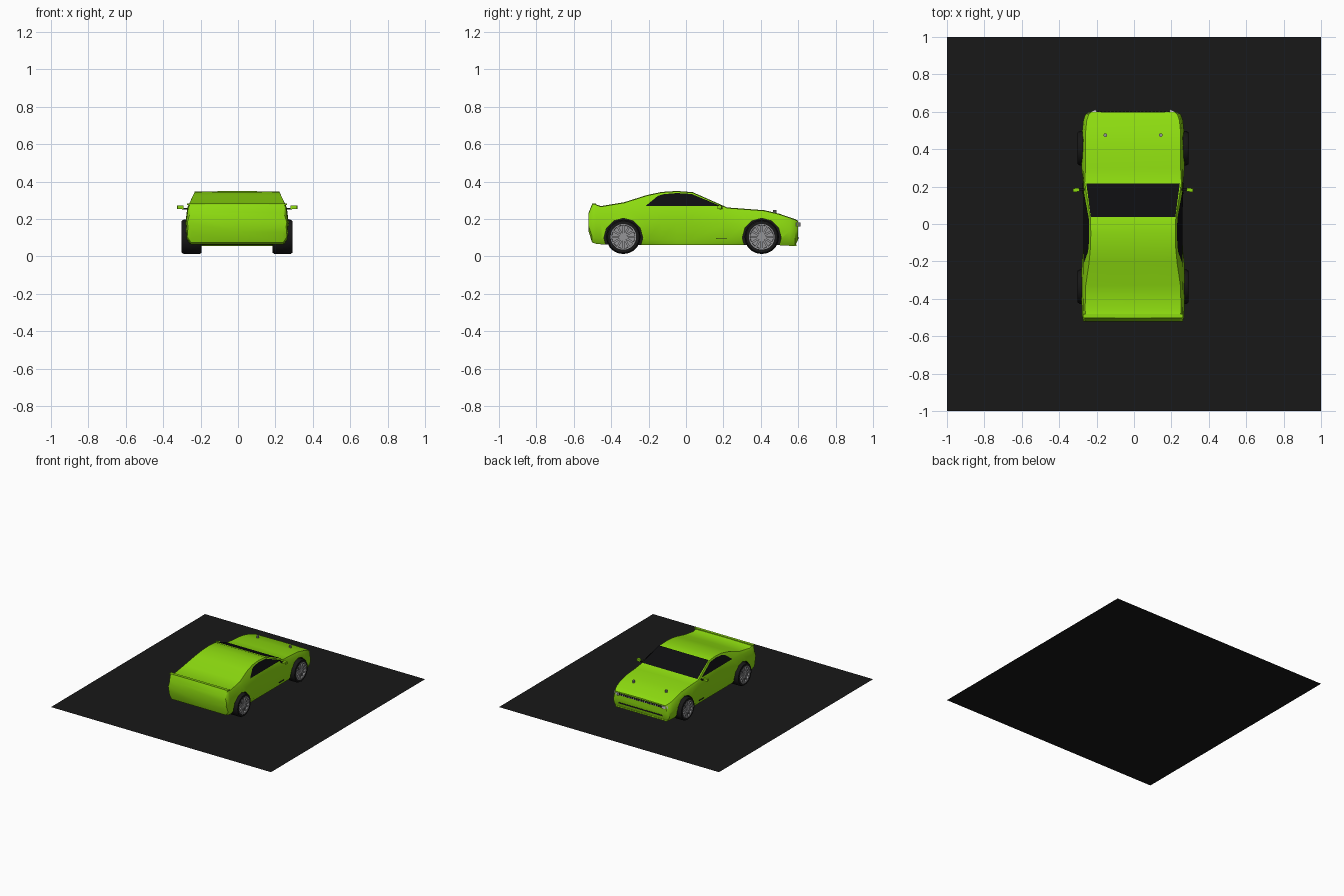
import bpy, bmesh, math
from mathutils import Matrix, Vector

if "Cube" in bpy.data.objects:
    bpy.data.objects.remove(bpy.data.objects["Cube"])

CX = -0.005          # car sits a touch left of centre
WZ, WR = 0.105, 0.092
AXLES = (-0.335, 0.405)


def mat(name, c):
    m = bpy.data.materials.new(name)
    m.diffuse_color = (*c, 1)
    m.use_nodes = True
    m.node_tree.nodes["Principled BSDF"].inputs["Base Color"].default_value = m.diffuse_color
    return m


green = mat("green_paint", (0.27, 0.72, 0.005))
black = mat("black", (0.009, 0.009, 0.009))
glass = mat("dark_glass", (0.004, 0.004, 0.005))
grey = mat("alloy", (0.3, 0.3, 0.31))
lamp = mat("lamp", (0.55, 0.57, 0.55))


def finish(name, bm, m, smooth=None):
    bmesh.ops.recalc_face_normals(bm, faces=bm.faces)
    me = bpy.data.meshes.new(name)
    bm.to_mesh(me)
    bm.free()
    ob = bpy.data.objects.new(name, me)
    bpy.context.collection.objects.link(ob)
    me.materials.append(m)
    if smooth:
        bpy.ops.object.select_all(action='DESELECT')
        ob.select_set(True)
        bpy.context.view_layer.objects.active = ob
        bpy.ops.object.shade_smooth_by_angle(angle=math.radians(smooth))
    return ob


def box(bm, loc, size, rot=None):
    M = Matrix.Translation(loc) @ (rot or Matrix()) @ Matrix.Diagonal((*size, 1))
    bmesh.ops.create_cube(bm, size=1, matrix=M)


def boxes(name, items, m):
    bm = bmesh.new()
    for loc, size, ang in items:
        box(bm, loc, size, Matrix.Rotation(ang, 4, 'Z'))
    return finish(name, bm, m)


def disc(bm, x, y, z, r, depth, n, axis='Y'):
    M = Matrix.Translation((x, y, z))
    if axis == 'Y':
        M = M @ Matrix.Rotation(math.pi / 2, 4, 'Y')
    bmesh.ops.create_cone(bm, cap_ends=True, segments=n, radius1=r, radius2=r,
                          depth=depth, matrix=M)


def panel(name, pts, m):
    bm = bmesh.new()
    bm.faces.new([bm.verts.new(p) for p in pts])
    return finish(name, bm, m)


# Ground slab
bm = bmesh.new()
bmesh.ops.create_grid(bm, x_segments=1, y_segments=1, size=1)
finish("ground_plate", bm, black)

# Body: lofted stations (y, bottom, shoulder, top, half width, waist tuck)
stations = [
    (-0.520, .130, .215, .235, .262, 0), (-0.502, .075, .262, .281, .267, 0),
    (-0.482, .068, .260, .279, .269, 0), (-0.455, .065, .252, .269, .270, 0),
    (-0.330, .062, .262, .290, .272, 0), (-0.210, .060, .265, .328, .270, 0),
    (-0.130, .060, .265, .345, .270, .008), (-0.050, .060, .265, .350, .270, .01),
    (0.035, .060, .265, .344, .270, .01), (0.220, .060, .250, .262, .270, .006),
    (0.300, .060, .232, .256, .271, 0), (0.420, .060, .222, .247, .271, 0),
    (0.500, .060, .208, .228, .268, 0), (0.555, .058, .190, .209, .262, 0),
    (0.584, .056, .180, .199, .252, 0), (0.599, .090, .178, .190, .235, 0)]
bm = bmesh.new()
rings = []
for y, b, s, t, w, k in stations:
    half = [(w - .02, b), (w - k, b + .03), (w + .004 - k, b + (s - b) * .6),
            (w - .006, s), (w - .006 - (t - s) * .45, t - .003)]
    ring = [(0, b)] + half + [(0, t)] + [(-x, z) for x, z in reversed(half)]
    rings.append([bm.verts.new((CX + x, y, z)) for x, z in ring])
for a, c in zip(rings, rings[1:]):
    for i in range(len(a)):
        j = (i + 1) % len(a)
        bm.faces.new((a[i], a[j], c[j], c[i]))
bm.faces.new(rings[0])
bm.faces.new(rings[-1])
body = finish("body", bm, green, 32)

# Wheel arches cut into the body with dark inner faces
bm = bmesh.new()
for y in AXLES:
    for s in (-1, 1):
        disc(bm, CX + s * .27, y, .1, .104, .2, 12)
arch = finish("arch_cutter", bm, black)
arch.hide_render = True
arch.hide_viewport = True
mod = body.modifiers.new("arches", 'BOOLEAN')
mod.operation = 'DIFFERENCE'
mod.solver = 'EXACT'
mod.object = arch
body.data.materials.append(black)
mod.material_mode = 'TRANSFER'

# Wheels: tyre with recessed rim, multi-spoke disc and hub
tyre, rim, well = bmesh.new(), bmesh.new(), bmesh.new()
for y in AXLES:
    for s in (-1, 1):
        prof = [(.19, .05), (.19, .085), (.20, WR), (.285, WR), (.296, .085),
                (.296, .068), (.28, .066)]
        n = 20
        rr = [[tyre.verts.new((CX + s * x, y + r * math.cos(a), WZ + r * math.sin(a)))
               for a in (2 * math.pi * i / n for i in range(n))] for x, r in prof]
        for a, c in zip(rr, rr[1:]):
            for i in range(n):
                tyre.faces.new((a[i], a[(i + 1) % n], c[(i + 1) % n], c[i]))
        tyre.faces.new(rr[0])
        disc(well, CX + s * .275, y, WZ, .068, .01, 20)
        disc(rim, CX + s * .287, y, WZ, .014, .016, 12)
        for i in range(12):
            R = Matrix.Rotation(i * math.pi / 6, 4, 'X')
            box(rim, Vector((CX + s * .287, y, WZ)) + R @ Vector((0, 0, .038)),
                (.01, .011, .056), R)
        # rim lip
        lip = [[rim.verts.new((CX + s * x, y + r * math.cos(a), WZ + r * math.sin(a)))
                for a in (2 * math.pi * i / n for i in range(n))]
               for x, r in ((.282, .061), (.296, .062), (.297, .069))]
        for a, c in zip(lip, lip[1:]):
            for i in range(n):
                rim.faces.new((a[i], a[(i + 1) % n], c[(i + 1) % n], c[i]))
finish("tyres", tyre, black, 35)
finish("wheel_wells", well, grey)
finish("rims", rim, grey)

# Windscreen and side windows
panel("windscreen", [(CX - .25, .217, .267), (CX + .25, .217, .267),
                     (CX + .226, .037, .3475), (CX - .226, .037, .3475)], glass)
outline = [(-.215, .271), (-.15, .324), (-.12, .333), (-.05, .339), (.03, .334), (.185, .270)]
for s, side in ((-1, "left"), (1, "right")):
    panel("side_window_" + side,
          [(CX + s * (.268 - (z - .265) * .45), y, z) for y, z in outline], glass)

S = (-1, 1)
# Door mirrors on short arms
boxes("mirror_housings", [((CX + s * .304, .182, .263), (.034, .02, .018), -s * .15) for s in S], green)
boxes("mirror_arms", [((CX + s * .275, .185, .256), (.04, .01, .008), 0) for s in S], black)

# Front grille, headlights and lower intake
boxes("grille", [((CX, .598, .171), (.39, .008, .016), 0)], black)
boxes("grille_bars", [((CX + (i - 9) * .02, .6, .171), (.006, .008, .014), 0) for i in range(19)], grey)
boxes("headlights", [((CX + s * .219, .596, .171), (.05, .012, .02), -s * .45) for s in S], lamp)
boxes("lower_intake", [((CX, .598, .099), (.40, .006, .01), 0)], black)
boxes("front_splitter", [((CX, .57, .06), (.47, .04, .01), 0)], green)

# Bonnet pins
bm = bmesh.new()
for s in S:
    disc(bm, CX + s * .148, .475, .24, .01, .018, 10, 'Z')
finish("bonnet_pins", bm, grey)

# Tail lip and side vent trim
boxes("tail_lip", [((CX, -.492, .279), (.535, .022, .008), 0)], green)
boxes("sill_trim", [((CX + s * .268, .19, .095), (.006, .06, .004), 0) for s in S], black)
